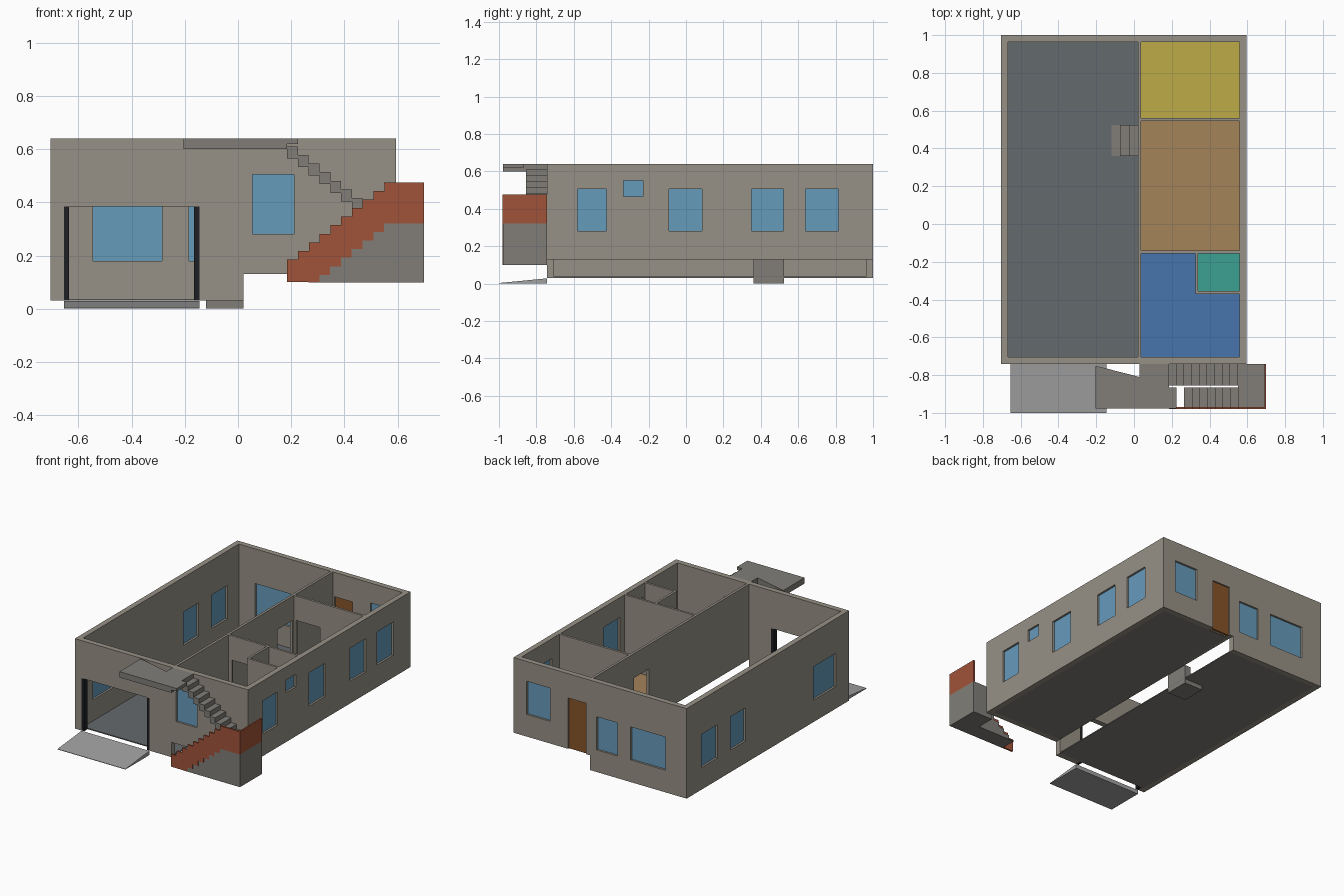
import bpy, bmesh
from mathutils import Vector

if "Cube" in bpy.data.objects:
    bpy.data.objects.remove(bpy.data.objects["Cube"])


def mat(name, r, g, b):
    m = bpy.data.materials.new(name)
    m.diffuse_color = [(c / 255) ** 2.2 for c in (r, g, b)] + [1]
    m.use_nodes = True
    m.node_tree.nodes["Principled BSDF"].inputs["Base Color"].default_value = m.diffuse_color
    return m


WALL = mat("plaster", 150, 144, 133)
GLASS = mat("glass", 102, 153, 186)
WOOD = mat("wood", 135, 85, 45)
BRICK = mat("brick_red", 160, 84, 60)
BLACK = mat("black_metal", 36, 37, 40)
RAMP = mat("light_concrete", 160, 160, 160)
STAIR = mat("stair_concrete", 128, 125, 120)


def prism(name, pts, axis, a, b, m=None):
    """Extrude a 2D outline along an axis from a to b."""
    def place(p, t):
        return {"x": (t, p[0], p[1]), "y": (p[0], t, p[1]), "z": (p[0], p[1], t)}[axis]
    bm = bmesh.new()
    face = bm.faces.new([bm.verts.new(place(p, a)) for p in pts])
    ext = bmesh.ops.extrude_face_region(bm, geom=[face])
    shift = Vector(place((0, 0), b - a))
    bmesh.ops.translate(bm, vec=shift, verts=[v for v in ext["geom"] if isinstance(v, bmesh.types.BMVert)])
    bmesh.ops.recalc_face_normals(bm, faces=bm.faces)
    me = bpy.data.meshes.new(name)
    bm.to_mesh(me)
    bm.free()
    if m:
        me.materials.append(m)
    ob = bpy.data.objects.new(name, me)
    bpy.context.collection.objects.link(ob)
    return ob


def rect(u0, u1, v0, v1):
    return [(u0, v0), (u1, v0), (u1, v1), (u0, v1)]


def box(name, x0, x1, y0, y1, z0, z1, m=None):
    return prism(name, rect(x0, x1, y0, y1), "z", z0, z1, m)


def wall(name, outline, axis, a, b, windows=(), openings=()):
    """Wall extruded from an outline, cut by holes; windows get a glass pane."""
    ob = prism(name, outline, axis, a, b, WALL)
    cutters = []
    for h in list(windows) + list(openings):
        c = prism("cutter", rect(*h), axis, a - 0.05, b + 0.05)
        c.hide_render = True
        mod = ob.modifiers.new("hole", "BOOLEAN")
        mod.operation, mod.solver, mod.object = "DIFFERENCE", "EXACT", c
        cutters.append(c)
    if cutters:
        deps = bpy.context.evaluated_depsgraph_get()
        me = bpy.data.meshes.new_from_object(ob.evaluated_get(deps))
        ob.modifiers.clear()
        ob.data = me
        for c in cutters:
            bpy.data.objects.remove(c)
    mid = (a + b) / 2
    for i, w in enumerate(windows):
        prism(f"{name}_window_{i + 1}", rect(*w), axis, mid - 0.005, mid + 0.005, GLASS)


X0, X1, Y0, Y1 = -0.705, 0.595, -0.742, 1.0
T, LOW, HIGH, TOP = 0.037, 0.03, 0.13, 0.64
LZ, HZ = (0.18, 0.405), (0.28, 0.505)      # window heights, parking / rooms
DOOR_TOP = 0.475
step_outline = [(X0 + T, LOW), (0.02, LOW), (0.02, HIGH), (X1 - T, HIGH), (X1 - T, TOP), (X0 + T, TOP)]

# outer walls
wall("left_wall", rect(Y0, Y1, LOW, TOP), "x", X0, X0 + T,
     [(-0.6, -0.36, *LZ), (0.37, 0.53, *LZ), (0.67, 0.84, *LZ)])
wall("right_wall", rect(Y0, Y1, HIGH, TOP), "x", X1 - T, X1,
     [(-0.58, -0.425, *HZ), (-0.335, -0.23, 0.465, 0.55), (-0.09, 0.085, *HZ),
      (0.35, 0.52, *HZ), (0.64, 0.815, *HZ)])
wall("front_wall", step_outline, "y", Y0, Y0 + T,
     [(0.055, 0.21, *HZ)], [(-0.655, -0.145, 0.0, 0.385)])
wall("back_wall", step_outline, "y", Y1 - T, Y1,
     [(0.32, 0.495, *HZ), (-0.185, -0.03, *LZ), (-0.545, -0.285, *LZ)],
     [(0.05, 0.186, 0.1, DOOR_TOP)])
box("back_door", 0.05, 0.186, Y1 - 0.025, Y1 - 0.01, HIGH, DOOR_TOP, WOOD)

# inner partitions with doorways
IX, IY0, IY1 = X1 - T, Y0 + T, Y1 - T
wall("parking_partition", rect(IY0, IY1, HIGH, TOP), "x", 0.02, 0.037,
     openings=[(0.37, 0.53, 0.1, DOOR_TOP)])
wall("kitchen_partition", rect(0.037, IX, HIGH, TOP), "y", 0.545, 0.561,
     openings=[(0.055, 0.235, 0.1, DOOR_TOP)])
wall("bedroom_partition", rect(0.037, IX, HIGH, TOP), "y", -0.155, -0.14,
     openings=[(0.062, 0.185, 0.1, DOOR_TOP)])
wall("bath_side_partition", rect(-0.37, -0.155, HIGH, TOP), "x", 0.325, 0.34,
     openings=[(-0.32, -0.21, 0.1, DOOR_TOP)])
wall("bath_front_partition", rect(0.34, IX, HIGH, TOP), "y", -0.37, -0.355)

# floor slabs and coloured floor finishes
box("parking_slab", X0 + T, 0.02, IY0, IY1, LOW, LOW + 0.004, STAIR)
box("room_slab", 0.02, IX, IY0, IY1, HIGH, HIGH + 0.004, STAIR)
box("parking_floor", X0 + T, 0.02, IY0, IY1, LOW + 0.004, LOW + 0.007, mat("asphalt", 100, 105, 108))
z0, z1 = HIGH + 0.004, HIGH + 0.007
box("kitchen_floor", 0.037, IX, 0.561, IY1, z0, z1, mat("yellow_floor", 188, 170, 74))
box("hall_floor", 0.037, IX, -0.14, 0.545, z0, z1, mat("tan_floor", 163, 130, 90))
box("bath_floor", 0.34, IX, -0.355, -0.155, z0, z1, mat("teal_floor", 62, 158, 145))
prism("bedroom_floor", [(0.037, IY0), (IX, IY0), (IX, -0.37), (0.325, -0.37), (0.325, -0.155), (0.037, -0.155)],
      "z", z0, z1, mat("blue_floor", 74, 116, 172))

# gate posts and car ramp
for side, x in (("left", -0.655), ("right", -0.165)):
    box(f"{side}_gate_post", x, x + 0.02, Y0, Y0 + T, LOW, 0.385, BLACK)
prism("car_ramp", [(-1.0, 0), (Y0, 0), (Y0, 0.028), (-1.0, 0.003)], "x", -0.655, -0.145, RAMP)


def stairs(x, z, run, rise, n):
    """Points of a stepped line starting with a riser."""
    pts = []
    for i in range(n):
        pts += [(x + i * run, z + (i + 1) * rise), (x + (i + 1) * run, z + (i + 1) * rise)]
    return pts


# steps from parking up to the hall door
prism("parking_steps", [(-0.12, 0)] + stairs(-0.12, 0, 0.14 / 3, HIGH / 3, 3) + [(0.02, 0)],
      "y", 0.36, 0.525, STAIR)

# outside staircase: lower flight, landing, upper flight
RUN, RISE, FY, BY = 0.0406, 0.0322, -0.978, -0.866
treads = stairs(0.306, 0.095, RUN, RISE, 6)
prism("lower_flight", [(0.265, 0.098), (0.265, 0.102), (0.306, 0.102)] + treads + [(0.55, 0.098)],
      "y", FY, BY, STAIR)
box("stair_landing", 0.55, 0.70, FY, Y0, 0.098, 0.32, STAIR)
upper = stairs(0, 0.32, RUN, RISE, 9)
top_line = [(0.55 - u, z) for u, z in upper]
soffit = [(u, z - 0.045) for u, z in top_line]
soffit[0] = (0.55, 0.32)
prism("upper_flight", top_line + soffit[::-1], "y", BY + 0.01, Y0, STAIR)

# upper landing slab
prism("upper_landing", [(-0.205, FY), (0.185, FY), (0.185, Y0), (0.03, Y0), (0.03, -0.81), (-0.205, -0.75)],
      "z", 0.6, TOP, STAIR)
box("upper_landing_lip", 0.185, 0.225, FY, BY, 0.62, TOP, STAIR)

# red stair parapets
rail = [(0.185, 0.1)] + stairs(0.185, 0.185 - RISE, RUN, RISE, 9) + \
       [(0.55, 0.475), (0.70, 0.475), (0.70, 0.32), (0.55, 0.32)] + treads[::-1] + [(0.306, 0.1)]
prism("front_parapet", rail, "y", FY - 0.002, FY + 0.01, BRICK)
box("side_parapet", 0.69, 0.70, FY + 0.01, Y0, 0.32, 0.475, BRICK)
